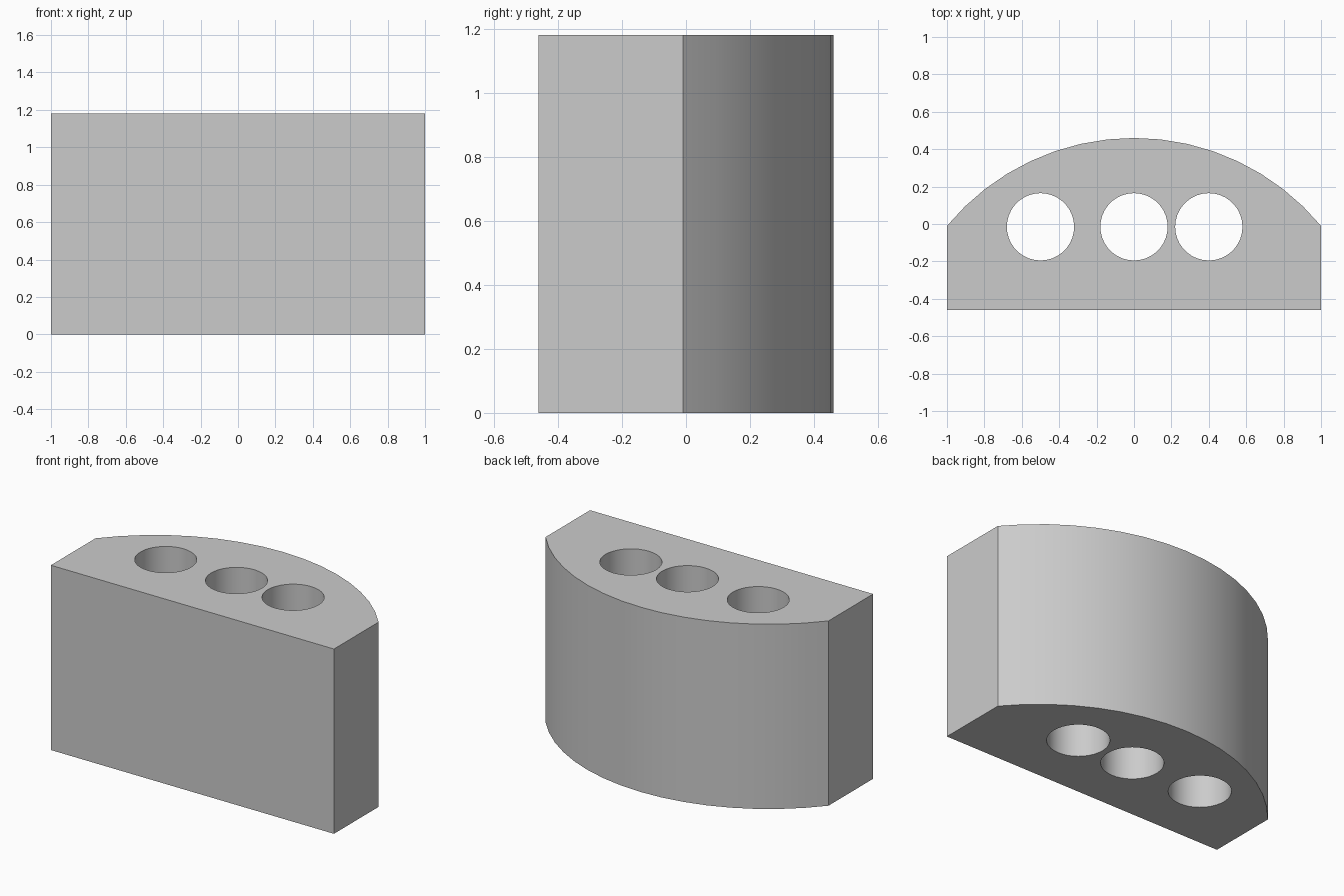
import bpy
import bmesh
from math import sin, cos, asin, radians

if "Cube" in bpy.data.objects:
    bpy.data.objects.remove(bpy.data.objects["Cube"])

HEIGHT = 1.18
FRONT, CORNER, CREST = -0.46, -0.01, 0.46
HOLE_RADIUS, HOLE_Y = 0.18, -0.015

grey = bpy.data.materials.new("light grey")
grey.use_nodes = True
colour = (0.6, 0.6, 0.6, 1)
grey.diffuse_color = colour
grey.node_tree.nodes["Principled BSDF"].inputs["Base Color"].default_value = colour


def prism(name, outline, bottom, top):
    """Extrude a flat outline into a closed solid."""
    bm = bmesh.new()
    face = bm.faces.new([bm.verts.new((x, y, bottom)) for x, y in outline])
    moved = bmesh.ops.extrude_face_region(bm, geom=[face])["geom"]
    verts = [v for v in moved if isinstance(v, bmesh.types.BMVert)]
    bmesh.ops.translate(bm, verts=verts, vec=(0, 0, top - bottom))
    bmesh.ops.recalc_face_normals(bm, faces=bm.faces)
    mesh = bpy.data.meshes.new(name)
    bm.to_mesh(mesh)
    bm.free()
    obj = bpy.data.objects.new(name, mesh)
    bpy.context.collection.objects.link(obj)
    mesh.materials.append(grey)
    return obj


# Block with a straight front, short sides and an arched back
rise = CREST - CORNER
radius = (1 + rise ** 2) / (2 * rise)
half_angle = asin(1 / radius)
steps = 16
arc = []
for i in range(steps + 1):
    a = half_angle * (1 - 2 * i / steps)
    arc.append((radius * sin(a), CREST - radius + radius * cos(a)))
block = prism("arched_block", [(-1, FRONT), (1, FRONT)] + arc, 0, HEIGHT)

# Three round holes bored right through
cutters = []
for label, x in (("right", -0.5), ("middle", 0), ("left", 0.4)):
    ring = [(x + HOLE_RADIUS * cos(radians(a)), HOLE_Y + HOLE_RADIUS * sin(radians(a)))
            for a in range(0, 360, 10)]
    cutter = prism(label + "_hole_cutter", ring, -0.1, HEIGHT + 0.1)
    cutter.hide_render = True
    cutters.append(cutter)
    cut = block.modifiers.new(label + "_hole", "BOOLEAN")
    cut.operation = "DIFFERENCE"
    cut.solver = "EXACT"
    cut.object = cutter

# Apply the cuts, drop the cutters and smooth the curved walls
bpy.ops.object.select_all(action="DESELECT")
block.select_set(True)
bpy.context.view_layer.objects.active = block
bpy.ops.object.convert(target="MESH")
for cutter in cutters:
    bpy.data.objects.remove(cutter)
bpy.ops.object.shade_smooth_by_angle(angle=radians(30))
